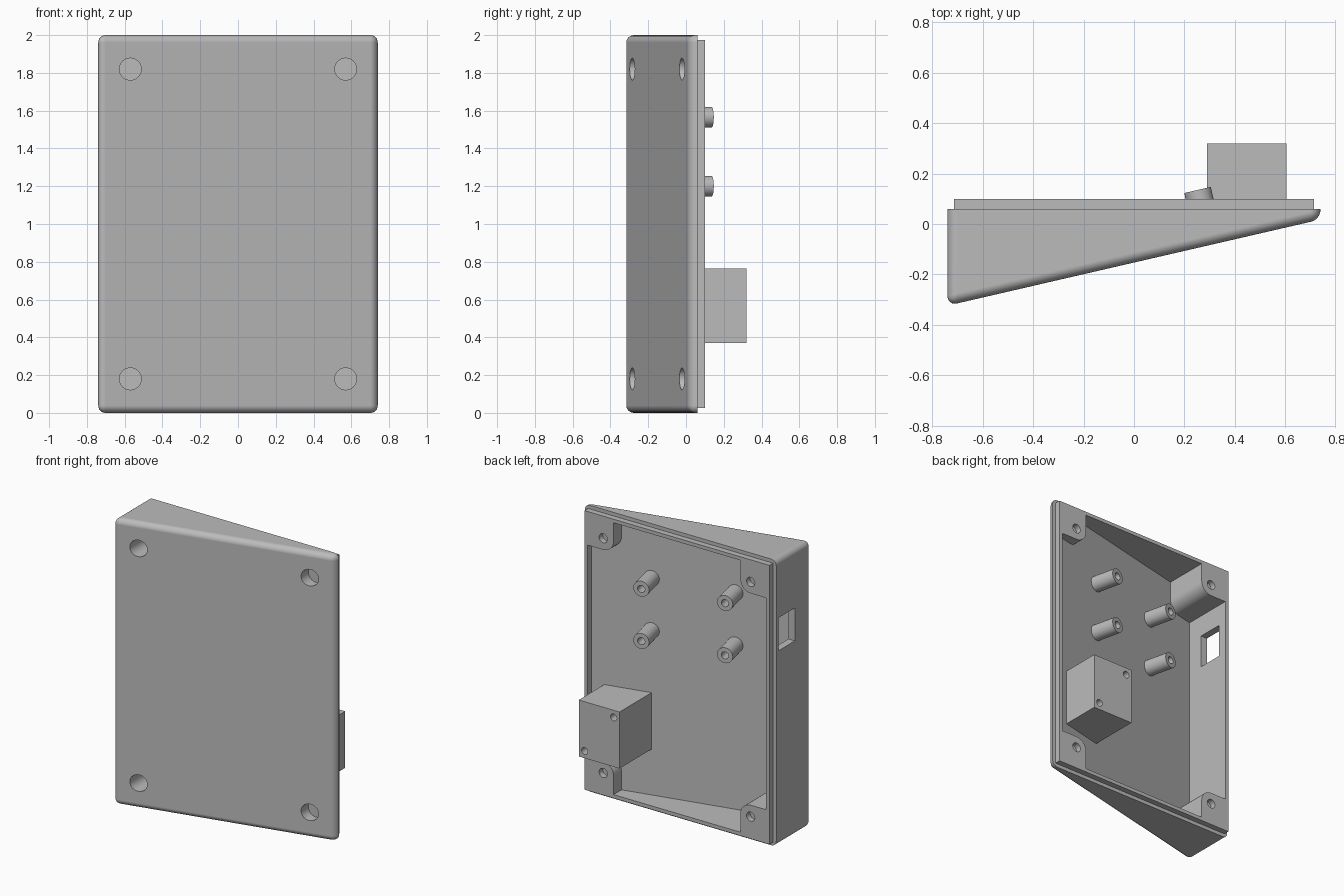
import bpy, bmesh, math
from mathutils import Vector

cube = bpy.data.objects.get("Cube")
if cube:
    bpy.data.objects.remove(cube, do_unlink=True)

grey = bpy.data.materials.new("plain grey")
grey.use_nodes = True
colour = (0.5, 0.5, 0.5, 1)
grey.diffuse_color = colour
for node in grey.node_tree.nodes:
    if node.type == 'BSDF_PRINCIPLED':
        node.inputs["Base Color"].default_value = colour

TILT = math.radians(13)
SLOPE = math.tan(TILT)
HALF_W, HEIGHT, WALL = 0.74, 2.0, 0.05
RIM, LIP_TOP = 0.06, 0.10


def front(x):
    return -0.153 + SLOPE * x


def floor(x):
    return front(x) + WALL / math.cos(TILT)


def make(name, bm):
    bmesh.ops.recalc_face_normals(bm, faces=bm.faces)
    mesh = bpy.data.meshes.new(name)
    bm.to_mesh(mesh)
    bm.free()
    mesh.materials.append(grey)
    ob = bpy.data.objects.new(name, mesh)
    bpy.context.collection.objects.link(ob)
    return ob


def prism_bm(points, lo, hi, axis="z"):
    """Extrude a flat outline along z (xy outline) or along y (xz outline)."""
    bm = bmesh.new()
    place = (lambda a, b, c: (a, b, c)) if axis == "z" else (lambda a, b, c: (a, c, b))
    low = [bm.verts.new(place(a, b, lo)) for a, b in points]
    high = [bm.verts.new(place(a, b, hi)) for a, b in points]
    bm.faces.new(low)
    bm.faces.new(high)
    for i in range(len(points)):
        j = (i + 1) % len(points)
        bm.faces.new((low[i], low[j], high[j], high[i]))
    bmesh.ops.recalc_face_normals(bm, faces=bm.faces)
    return bm


def prism(name, points, lo, hi, axis="z"):
    return make(name, prism_bm(points, lo, hi, axis))


def rect(x0, x1, y0, y1):
    return [(x0, y0), (x1, y0), (x1, y1), (x0, y1)]


def wedge(x0, x1, base, top):
    return [(x0, base(x0)), (x1, base(x1)), (x1, top), (x0, top)]


def cylinder(name, start, end, radius):
    start, end = Vector(start), Vector(end)
    bm = bmesh.new()
    bmesh.ops.create_cone(bm, cap_ends=True, segments=32, radius1=radius, radius2=radius,
                          depth=(end - start).length)
    turn = Vector((0, 0, 1)).rotation_difference(end - start)
    for v in bm.verts:
        v.co = turn @ v.co + (start + end) / 2
    return make(name, bm)


def combine(target, tool, operation='DIFFERENCE'):
    mod = target.modifiers.new("combine", 'BOOLEAN')
    mod.operation, mod.object, mod.solver = operation, tool, 'EXACT'
    bpy.context.view_layer.objects.active = target
    bpy.ops.object.modifier_apply(modifier=mod.name)
    bpy.data.objects.remove(tool, do_unlink=True)


# Wedge-shaped housing, rounded everywhere but at the open rear rim
bm = prism_bm(wedge(-HALF_W, HALF_W, front, RIM), 0, HEIGHT)
rounded = [e for e in bm.edges if not all(abs(v.co.y - RIM) < 1e-4 for v in e.verts)]
bmesh.ops.bevel(bm, geom=rounded, offset=0.039, offset_type='OFFSET', segments=6,
                profile=0.5, affect='EDGES', clamp_overlap=True)
housing = make("housing", bm)

# Raised lip inside the rim
combine(housing, prism("lip", rect(-0.715, 0.715, 0.025, 1.975), RIM - 0.01, LIP_TOP, "y"), 'UNION')

# Hollow interior, leaving a solid post with one rounded corner in each corner
inner = HALF_W - WALL
cavity = prism("cavity", wedge(-inner, inner, floor, 0.3), WALL, HEIGHT - WALL)
corners = [(sx, sz) for sx in (-1, 1) for sz in (-1, 1)]
HOLE_X, HOLE_Z, R = 0.57, 0.82, 0.08
arc = [math.radians(180 + 90 * i / 8) for i in range(9)]
outline = [(R * math.cos(a), R * math.sin(a)) for a in arc]
outline += [(0.2, -R), (0.2, 0.2), (-R, 0.2)]
for sx, sz in corners:
    points = [(sx * (HOLE_X + u), 1 + sz * (HOLE_Z + v)) for u, v in outline]
    combine(cavity, prism("corner_post", points, -1, 1, "y"))
combine(housing, cavity)

# Deep round recesses in the front and small screw holes at the rear
for sx, sz in corners:
    x, z = sx * HOLE_X, 1 + sz * HOLE_Z
    combine(housing, cylinder("recess", (x, -1, z), (x, 0.045, z), 0.058))
    combine(housing, cylinder("screw_hole", (x, 0.06, z), (x, 0.3, z), 0.032))

# Rectangular opening in the tall side wall
combine(housing, prism("side_opening", rect(-0.9, -0.6, -0.145, 0.035), 1.36, 1.59))

# Hollow standoffs, square to the sloping floor
normal = Vector((-math.sin(TILT), math.cos(TILT), 0))
along = Vector((math.cos(TILT), math.sin(TILT), 0))
parts = [housing]
for column, shift in (("left", 0), ("right", -0.572)):
    for row, z in (("lower", 1.2), ("upper", 1.565)):
        tip = Vector((0.252, 0.135, z)) + along * shift
        post = cylinder(f"{column}_{row}_standoff", tip - normal * 0.195, tip, 0.054)
        combine(post, cylinder("bore", tip - normal * 0.12, tip + normal * 0.1, 0.025))
        parts.append(post)

# Square mounting block with two screw holes in its rear face
block = prism("mounting_block", wedge(0.29, 0.605, lambda x: floor(x) - 0.02, 0.32), 0.37, 0.765)
for x, z in ((0.335, 0.715), (0.56, 0.42)):
    combine(block, cylinder("bore", (x, 0.22, z), (x, 0.5, z), 0.024))
parts.append(block)

# Smooth curved faces, keep the flat ones flat
bpy.ops.object.select_all(action='DESELECT')
for ob in parts:
    ob.select_set(True)
bpy.context.view_layer.objects.active = housing
bpy.ops.object.shade_smooth_by_angle(angle=math.radians(30))
for ob in parts:
    mod = ob.modifiers.new("even_shading", 'WEIGHTED_NORMAL')
    mod.keep_sharp = True
